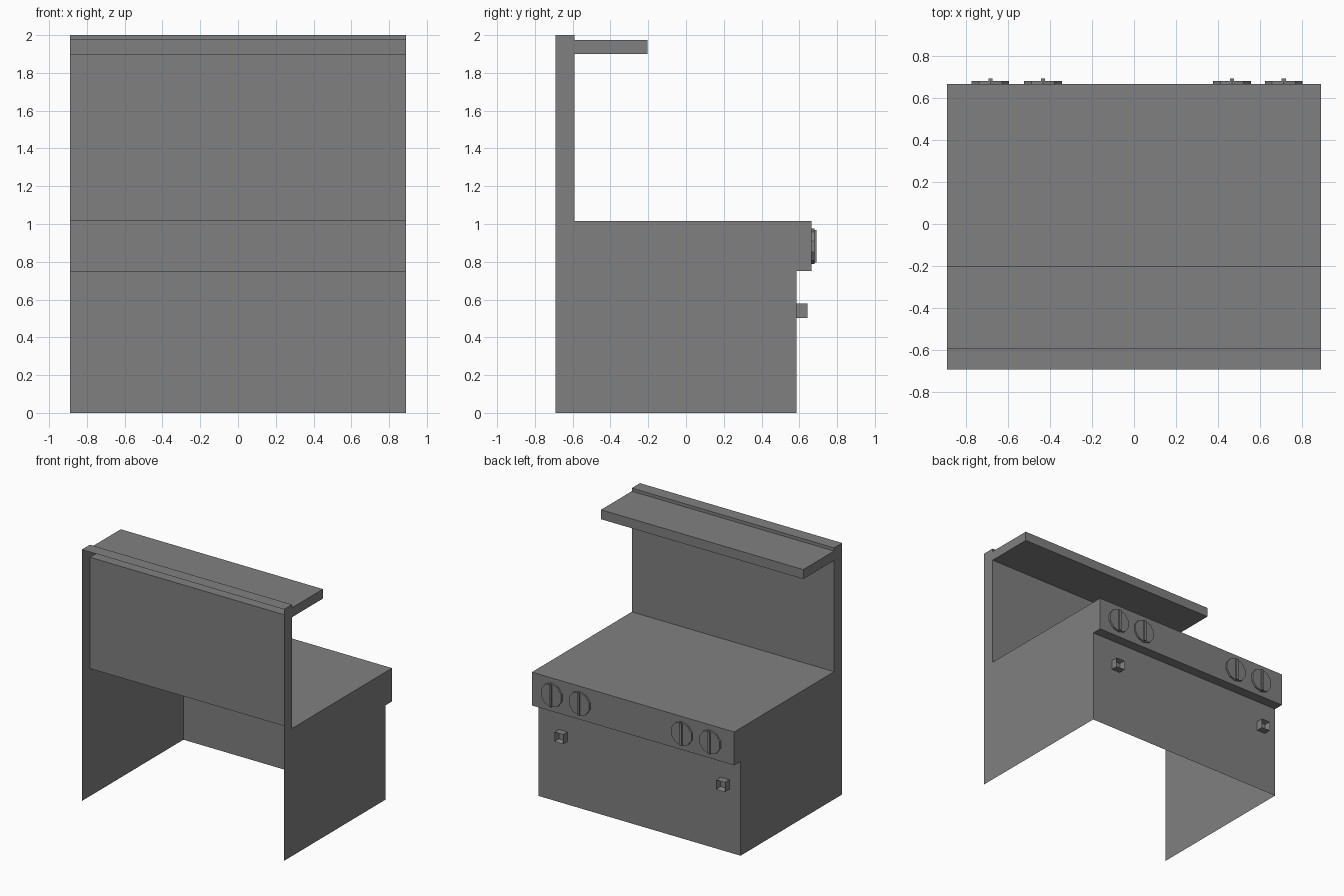
import bpy, bmesh, math
from mathutils import Matrix, Vector

if "Cube" in bpy.data.objects:
    bpy.data.objects.remove(bpy.data.objects["Cube"])

grey = bpy.data.materials.new("plain_grey")
grey.diffuse_color = (0.216, 0.216, 0.216, 1)
grey.use_nodes = True
grey.node_tree.nodes["Principled BSDF"].inputs["Base Color"].default_value = grey.diffuse_color


def finish(bm, name):
    me = bpy.data.meshes.new(name)
    bm.to_mesh(me)
    bm.free()
    me.materials.append(grey)
    ob = bpy.data.objects.new(name, me)
    bpy.context.collection.objects.link(ob)
    return ob


def add_box(bm, lo, hi):
    lo, hi = Vector(lo), Vector(hi)
    m = Matrix.Translation((lo + hi) / 2) @ Matrix.Diagonal((*(hi - lo), 1))
    return bmesh.ops.create_cube(bm, size=1, matrix=m)["verts"]


# Stove shell: a side profile (y, z) swept across x, open at back and bottom
W = 0.89
BACK, WALL, DOOR, PANEL = -0.692, -0.59, 0.585, 0.665
profile = [(DOOR, 0), (DOOR, 0.75), (PANEL, 0.75), (PANEL, 1.015),
           (WALL, 1.015), (WALL, 1.90), (-0.203, 1.90), (-0.203, 1.975),
           (WALL, 1.975), (WALL, 2.0), (BACK, 2.0), (BACK, 0)]
bm = bmesh.new()
right = [bm.verts.new((W, y, z)) for y, z in profile]
left = [bm.verts.new((-W, y, z)) for y, z in profile]
bm.faces.new(right)
bm.faces.new(left[::-1])
for i in range(len(profile) - 2):      # leaves out the back and the bottom
    bm.faces.new((right[i + 1], right[i], left[i], left[i + 1]))
bm.normal_update()
finish(bm, "stove_body")

# Control knobs: ten-sided discs with a thin raised grip
for n, x in enumerate((-0.683, -0.433, 0.466, 0.712)):
    bm = bmesh.new()
    m = Matrix.Translation((x, PANEL + 0.007, 0.882)) @ Matrix.Rotation(math.pi / 2, 4, 'X')
    bmesh.ops.create_cone(bm, cap_ends=True, segments=10, radius1=0.094,
                          radius2=0.094, depth=0.014, matrix=m)
    add_box(bm, (x - 0.01, PANEL, 0.795), (x + 0.01, 0.692, 0.969))
    finish(bm, f"knob_{n + 1}")

# Oven door handle mounts: small boxes with a hollow front
for n, x in enumerate((-0.753, 0.67)):
    bm = bmesh.new()
    add_box(bm, (x - 0.038, DOOR, 0.502), (x + 0.038, 0.642, 0.578))
    bm.normal_update()
    front = [f for f in bm.faces if f.normal.y > 0.9]
    bmesh.ops.inset_region(bm, faces=front, thickness=0.015)
    for v in front[0].verts:
        v.co.y -= 0.04
    finish(bm, f"handle_mount_{n + 1}")
